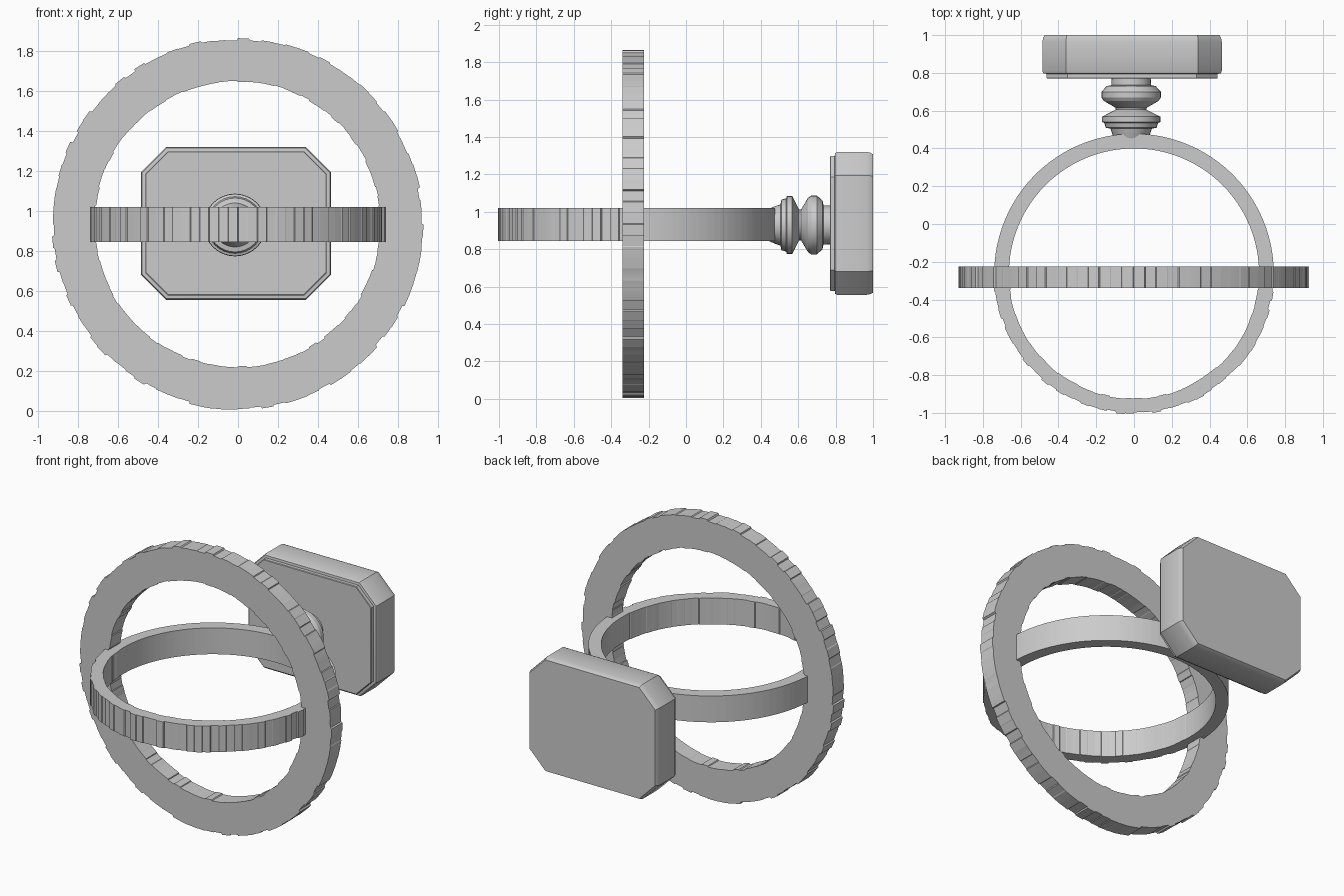
import bpy, bmesh, random
from math import sin, cos, pi, radians

if "Cube" in bpy.data.objects:
    bpy.data.objects.remove(bpy.data.objects["Cube"])

random.seed(4)


def make_object(name, loops, closed_path=False, angle=25):
    """Skin a list of equal-length vertex loops; cap the ends or close the path."""
    bm = bmesh.new()
    rows = [[bm.verts.new(p) for p in loop] for loop in loops]
    n = len(rows[0])
    pairs = list(zip(rows, rows[1:]))
    if closed_path:
        pairs.append((rows[-1], rows[0]))
    else:
        bm.faces.new(rows[0])
        bm.faces.new(rows[-1])
    for a, b in pairs:
        for i in range(n):
            j = (i + 1) % n
            bm.faces.new((a[i], a[j], b[j], b[i]))
    bmesh.ops.recalc_face_normals(bm, faces=bm.faces)
    mesh = bpy.data.meshes.new(name)
    bm.to_mesh(mesh)
    bm.free()
    obj = bpy.data.objects.new(name, mesh)
    bpy.context.collection.objects.link(obj)
    bpy.ops.object.select_all(action='DESELECT')
    obj.select_set(True)
    bpy.context.view_layer.objects.active = obj
    bpy.ops.object.shade_smooth_by_angle(angle=radians(angle))
    return obj


def stepped_ring(name, r_out, r_in, w0, w1, place, rough_out, rough_in, segments=96):
    """Flat ring whose rims carry small irregular steps."""
    step = 2 * pi / segments
    loops = []
    for i in range(segments):
        a = i * step
        ro = r_out + random.uniform(-1, 1) * rough_out(a)
        ri = r_in + random.uniform(-1, 1) * rough_in(a)
        for t in (a + step * 0.04, a + step * 0.96):
            section = ((ro, w0), (ro, w1), (ri, w1), (ri, w0))
            loops.append([place(r * cos(t), r * sin(t), w) for r, w in section])
    return make_object(name, loops, closed_path=True, angle=12)


# Large upright ring, worn on both rims
stepped_ring("upright_ring", 0.925, 0.715, -0.34, -0.225,
             lambda u, v, w: (u - 0.003, w, v + 0.935),
             lambda a: 0.007, lambda a: 0.004)

# Level ring, stepped on the front half and smooth towards the stem
stepped_ring("level_ring", 0.74, 0.662, 0.845, 1.02,
             lambda u, v, w: (u, v - 0.262, w),
             lambda a: 0.006 if sin(a) < 0 else 0.0,
             lambda a: 0.003 if sin(a) < 0 else 0.0)

# Ribbed stem turned around the y axis
stem_profile = [(0.43, 0.08), (0.475, 0.10), (0.505, 0.11), (0.51, 0.135),
                (0.535, 0.142), (0.54, 0.155), (0.568, 0.155), (0.605, 0.082),
                (0.615, 0.082), (0.652, 0.145), (0.67, 0.157), (0.70, 0.157),
                (0.73, 0.13), (0.735, 0.105), (0.80, 0.102)]
make_object("ribbed_stem",
            [[(-0.015 + r * cos(2 * pi * k / 32), y, 0.93 + r * sin(2 * pi * k / 32))
              for k in range(32)] for y, r in stem_profile])


# Back plate: rectangle with clipped corners, a front lip and softened edges
def clipped_rectangle(y, inset):
    w, h, c = 0.475 - inset, 0.382 - inset, 0.125 - inset * 0.6
    corners = [(w, h - c), (w - c, h), (c - w, h), (-w, h - c),
               (-w, c - h), (c - w, -h), (w - c, -h), (w, c - h)]
    return [(x - 0.01, y, z + 0.938) for x, z in corners]


make_object("back_plate", [clipped_rectangle(y, i) for y, i in (
    (0.77, 0.026), (0.773, 0.022), (0.795, 0.022), (0.797, 0.006), (0.81, 0.0),
    (0.965, 0.0), (0.985, 0.004), (1.0, 0.012))])
